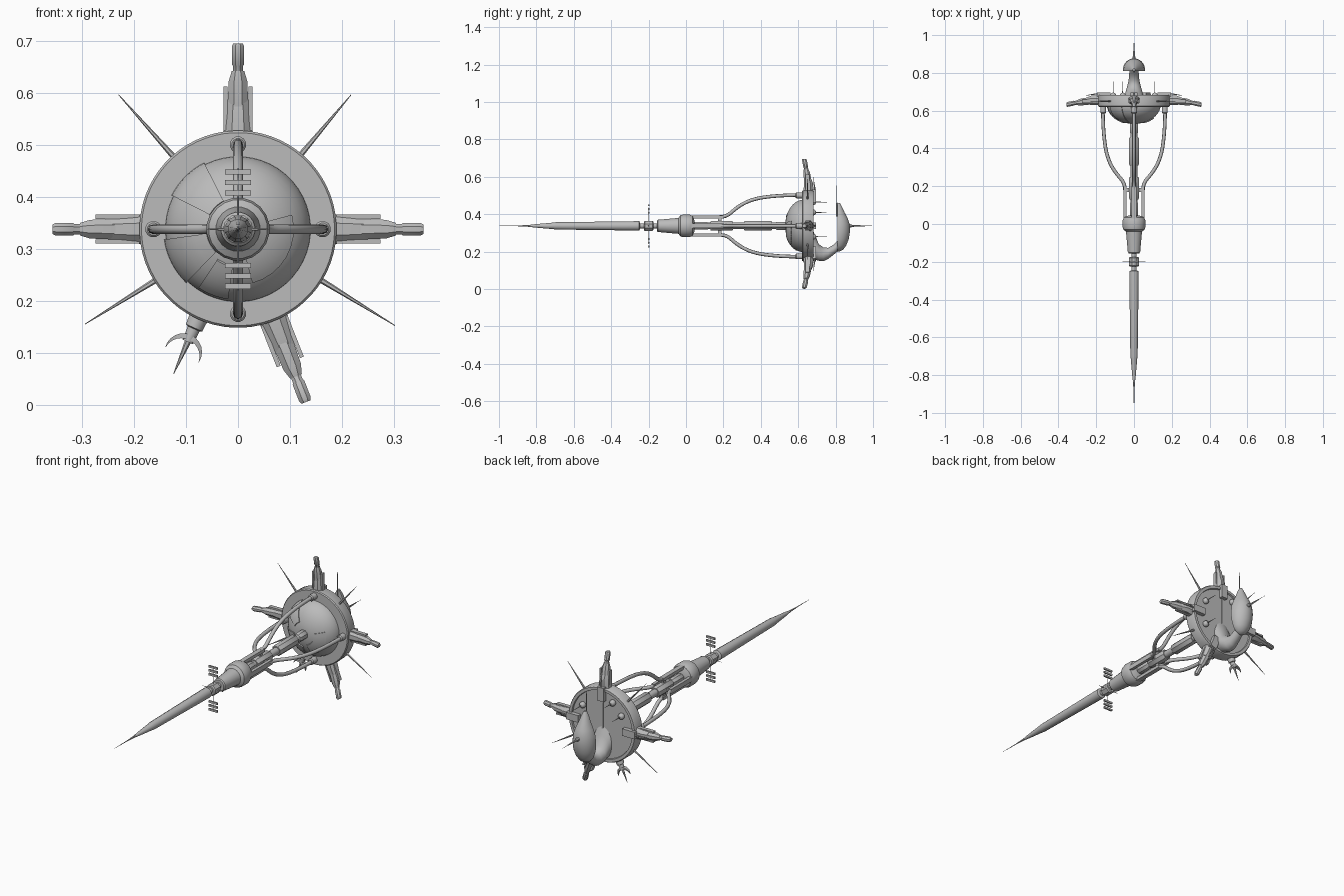
import bpy, bmesh, math
from mathutils import Matrix, Vector

cube = bpy.data.objects.get("Cube")
if cube:
    bpy.data.objects.remove(cube, do_unlink=True)

Z = 0.338  # height of the long axis
hull = bpy.data.materials.new("hull_grey")
hull.use_nodes = True
hull.diffuse_color = (0.5, 0.5, 0.5, 1)
hull.node_tree.nodes["Principled BSDF"].inputs["Base Color"].default_value = (0.5, 0.5, 0.5, 1)

LIFT = Matrix.Translation((0, 0, Z))
AXIAL = LIFT @ Matrix.Rotation(math.pi / 2, 4, 'Z')   # local x runs along y


def radial(deg):
    """Local x points outward from the axis, y stays y."""
    return LIFT @ Matrix.Rotation(-math.radians(deg), 4, 'Y')


def finish(name, bm, matrix, angle=35):
    bmesh.ops.remove_doubles(bm, verts=bm.verts, dist=1e-6)
    bmesh.ops.recalc_face_normals(bm, faces=bm.faces)
    bm.transform(matrix)
    mesh = bpy.data.meshes.new(name)
    bm.to_mesh(mesh)
    bm.free()
    obj = bpy.data.objects.new(name, mesh)
    bpy.context.collection.objects.link(obj)
    mesh.materials.append(hull)
    bpy.ops.object.select_all(action='DESELECT')
    obj.select_set(True)
    bpy.context.view_layer.objects.active = obj
    bpy.ops.object.shade_smooth_by_angle(angle=math.radians(angle))
    return obj


def loft(name, sections, matrix, seg=16, cut=None):
    """Sections: (t, offset y, offset z, half y, half z) along local x."""
    bm = bmesh.new()
    rings = []
    grow = 1 / math.cos(math.pi / seg) if seg < 9 else 1
    for t, oy, oz, hy, hz in sections:
        ring = []
        for i in range(seg):
            a = 2 * math.pi * (i + 0.5) / seg
            ring.append(bm.verts.new((t, oy + hy * grow * math.cos(a), oz + hz * grow * math.sin(a))))
        rings.append(ring)
    for a, b in zip(rings, rings[1:]):
        for i in range(seg):
            j = (i + 1) % seg
            bm.faces.new((a[i], a[j], b[j], b[i]))
    bm.faces.new(rings[0])
    bm.faces.new(rings[-1])
    if cut is not None:
        geom = bm.verts[:] + bm.edges[:] + bm.faces[:]
        bmesh.ops.bisect_plane(bm, geom=geom, plane_co=(0, cut, 0), plane_no=(0, 1, 0), clear_inner=True)
        bmesh.ops.holes_fill(bm, edges=[e for e in bm.edges if e.is_boundary])
    return finish(name, bm, matrix)


def lathe(name, profile, seg=16, matrix=AXIAL):
    return loft(name, [(t, 0, 0, r, r) for t, r in profile], matrix, seg)


def box(name, lo, hi, matrix):
    bm = bmesh.new()
    lo, hi = Vector(lo), Vector(hi)
    bmesh.ops.create_cube(bm, size=1, matrix=Matrix.Translation((lo + hi) / 2) @ Matrix.Diagonal((*(hi - lo), 1)))
    return finish(name, bm, matrix)


def spike(name, start, end, r, tip=0.0006):
    """Tapered needle between two points."""
    p, q = Vector(start), Vector(end)
    turn = (q - p).to_track_quat('X', 'Z').to_matrix().to_4x4()
    return lathe(name, [(0, r), ((q - p).length, tip)], 6, Matrix.Translation(p) @ turn)


def ball(name, centre, r):
    bm = bmesh.new()
    bmesh.ops.create_uvsphere(bm, u_segments=12, v_segments=8, radius=r)
    return finish(name, bm, Matrix.Translation(centre))


# Long spear and central shaft
lathe("nose_needle", [(-1, 0.0006), (-0.9, 0.002), (-0.82, 0.006)], 8)
lathe("spear", [(-0.84, 0.005), (-0.81, 0.009), (-0.71, 0.018), (-0.70, 0.02), (-0.25, 0.026), (-0.245, 0.015)], 12)
lathe("neck", [(-0.26, 0.014), (-0.14, 0.014)], 12)
lathe("neck_block", [(-0.225, 0.022), (-0.22, 0.027), (-0.18, 0.027), (-0.175, 0.022)], 8)
lathe("collar", [(-0.155, 0.028), (-0.15, 0.033), (-0.04, 0.043), (-0.03, 0.057), (-0.015, 0.061),
                 (0.02, 0.061), (0.035, 0.054), (0.045, 0.03)], 20)
lathe("shaft", [(0.03, 0.018), (0.56, 0.018)], 12)
for start, end, r in ((0.04, 0.12, 0.02), (0.13, 0.25, 0.026), (0.31, 0.46, 0.026), (0.48, 0.54, 0.022)):
    lathe("shaft_sleeve", [(start, r - 0.004), (start + 0.006, r), (end - 0.006, r), (end, r - 0.004)], 8)

# Ladder antennas and whiskers on the neck
for sign in (-1, 1):
    spike("ladder_mast", (0, -0.2, Z), (0, -0.2, Z + sign * 0.118), 0.002)
    spike("neck_whisker", (0, -0.2, Z), (sign * 0.06, -0.2, Z), 0.004)
    for k in range(3):
        h = sign * (0.07 + k * 0.02)
        box("ladder_bar", (-0.025, -0.204, h - 0.005), (0.025, -0.196, h + 0.005), LIFT)

# Four struts with bowed tubes running to the disc
path = ((0.18, 0.048), (0.215, 0.048), (0.245, 0.075), (0.29, 0.112), (0.36, 0.145), (0.46, 0.16), (0.56, 0.165), (0.64, 0.165))
for deg in (0, 90, 180, 270):
    m = radial(deg)
    box("strut", (0.04, 0.02, -0.012), (0.056, 0.2, 0.012), m)
    box("strut_link", (0.01, 0.17, -0.006), (0.05, 0.19, 0.006), m)
    curve = bpy.data.curves.new("bowed_tube", 'CURVE')
    curve.dimensions = '3D'
    curve.bevel_depth = 0.0095
    curve.bevel_resolution = 2
    curve.use_fill_caps = True
    line = curve.splines.new('NURBS')
    line.points.add(len(path) - 1)
    for point, (y, r) in zip(line.points, path):
        point.co = (r, y, 0, 1)
    line.use_endpoint_u = True
    line.order_u = 4
    line.resolution_u = 4
    tube = bpy.data.objects.new("bowed_tube", curve)
    tube.matrix_world = m
    bpy.context.collection.objects.link(tube)
    curve.materials.append(hull)
    bpy.ops.object.select_all(action='DESELECT')
    tube.select_set(True)
    bpy.context.view_layer.objects.active = tube
    bpy.ops.object.convert(target='MESH')
    lathe("tube_socket", [(0.585, 0.012), (0.59, 0.016), (0.63, 0.016)], 12,
          m @ Matrix.Translation((0.163, 0, 0)) @ Matrix.Rotation(math.pi / 2, 4, 'Z'))

# Dome and disc
DOME = [(0.63 - 0.1 * math.sin(i * math.pi / 20), 0.141 * math.cos(i * math.pi / 20)) for i in range(10)]
lathe("dome", DOME[::-1], 48)
lathe("disc", [(0.62, 0.186), (0.625, 0.19), (0.675, 0.19), (0.682, 0.186), (0.682, 0.172), (0.674, 0.17)], 64)
box("disc_seam", (-0.004, 0.67, -0.165), (0.004, 0.678, 0.165), LIFT)


def dome_panel(start, end, low, high):
    """Raised curved panel lying on the dome."""
    bm = bmesh.new()
    grid = []
    for i in range(9):
        a = math.radians(start + (end - start) * i / 8)
        row = []
        for j in range(7):
            e = math.radians(low + (high - low) * j / 6)
            r = 0.145 * math.cos(e)
            row.append(bm.verts.new((r * math.cos(a), 0.63 - 0.104 * math.sin(e), r * math.sin(a))))
        grid.append(row)
    for a, b in zip(grid, grid[1:]):
        for j in range(6):
            bm.faces.new((a[j], b[j], b[j + 1], a[j + 1]))
    edge = bmesh.ops.extrude_face_region(bm, geom=bm.faces[:])
    for v in edge["geom"]:
        if isinstance(v, bmesh.types.BMVert):
            v.co = (v.co.x * 0.95, 0.63 + (v.co.y - 0.63) * 0.95, v.co.z * 0.95)
    finish("dome_panel", bm, LIFT)


dome_panel(117, 153, 0, 65)
dome_panel(188, 226, 0, 65)
dome_panel(-75, 15, 42, 68)
dome_panel(236, 262, 20, 60)

# Four jointed docking arms
for deg in (0, 90, 180, -68.5):
    m = radial(deg)
    box("arm_root", (0.125, 0.67, -0.018), (0.195, 0.695, 0.018), m)
    loft("arm_base", [(0.18, 0.655, 0, 0.026, 0.029), (0.225, 0.655, 0, 0.025, 0.025),
                      (0.25, 0.652, 0, 0.018, 0.022)], m, 8)
    loft("arm_middle", [(0.235, 0.652, 0, 0.02, 0.02), (0.285, 0.645, 0, 0.018, 0.018),
                        (0.305, 0.642, 0, 0.012, 0.012)], m, 8)
    loft("arm_tip", [(0.29, 0.645, 0, 0.013, 0.010), (0.315, 0.64, 0, 0.011, 0.010), (0.318, 0.64, 0, 0.013, 0.012),
                     (0.352, 0.633, 0, 0.013, 0.012), (0.358, 0.632, 0, 0.010, 0.009)], m, 8)
    for side in (-1, 1):
        box("arm_rail", (0.19, 0.64, side * 0.024 - 0.004), (0.275, 0.66, side * 0.024 + 0.004), m)
    p = m @ Vector((0.19, 0.69, 0))
    spike("arm_spike", p, m @ Vector((0.26, 0.68, 0)), 0.004)

# Claw arm with a crescent
m = radial(-114)
lathe("claw_arm", [(0.17, 0.02), (0.208, 0.018), (0.21, 0.013), (0.238, 0.011)], 12, m @ Matrix.Translation((0, 0.65, 0)))
bm = bmesh.new()
outer, inner = [], []
for i in range(13):
    a = math.radians(-100 + 200 * i / 12)
    w = 0.010 * math.cos(a * 0.9) + 0.0005
    for row, r in ((outer, 0.036), (inner, 0.036 - w)):
        row.append([bm.verts.new((0.213 + 0.036 - r * math.cos(a) + 0.01, 0.65 + s * w, r * math.sin(a))) for s in (-1, 1)])
for i in range(12):
    o, n, p, q = outer[i], outer[i + 1], inner[i], inner[i + 1]
    for face in ((o[0], o[1], n[1], n[0]), (p[0], q[0], q[1], p[1]), (o[0], n[0], q[0], p[0]), (o[1], p[1], q[1], n[1])):
        bm.faces.new(face)
finish("claw_crescent", bm, m)
spike("claw_spike", m @ Vector((0.23, 0.65, 0)), m @ Vector((0.305, 0.65, 0)), 0.006)

# Rim antennas
for x, z in ((-0.23, 0.597), (0.218, 0.597), (-0.295, 0.155), (0.303, 0.152)):
    out = Vector((x, 0, z - Z))
    root = out.normalized() * 0.18
    spike("rim_antenna", (root.x, 0.65, Z + root.z), (x, 0.65, z), 0.005)

# Curved pylon and spoon-shaped pod on the back
loft("pylon", [(0.67, 0, -0.09, 0.052, 0.088), (0.69, 0, -0.115, 0.047, 0.066), (0.71, 0, -0.142, 0.042, 0.045),
               (0.735, 0, -0.152, 0.035, 0.037), (0.76, 0, -0.147, 0.029, 0.030), (0.79, 0, -0.127, 0.026, 0.027),
               (0.82, 0, -0.1, 0.024, 0.03)], AXIAL, 20)
pod = ((-0.138, 0.004, 0.004), (-0.128, 0.028, 0.025), (-0.105, 0.045, 0.042), (-0.07, 0.056, 0.056), (-0.03, 0.059, 0.062),
       (0.01, 0.054, 0.06), (0.04, 0.043, 0.05), (0.07, 0.029, 0.034), (0.1, 0.018, 0.02), (0.122, 0.007, 0.008))
loft("pod", [(t, 0.815, 0, d, w) for t, w, d in pod], radial(90), 28, cut=0.811)
spike("pod_mast", (0, 0.806, Z + 0.05), (0, 0.806, 0.555), 0.004, 0.001)
lathe("tail_needle", [(0.865, 0.010), (0.885, 0.008), (0.89, 0.005), (0.955, 0.0025), (0.96, 0.001), (1, 0.0006)], 8)

# Sensor bulbs and spikes on the back of the disc
for x, z in ((-0.11, 0.41), (0.11, 0.41), (0.11, 0.28), (-0.06, 0.465)):
    ball("sensor_bulb", (x, 0.68, z), 0.016)
    spike("sensor_spike", (x, 0.68, z), (x, 0.755, z), 0.003)
